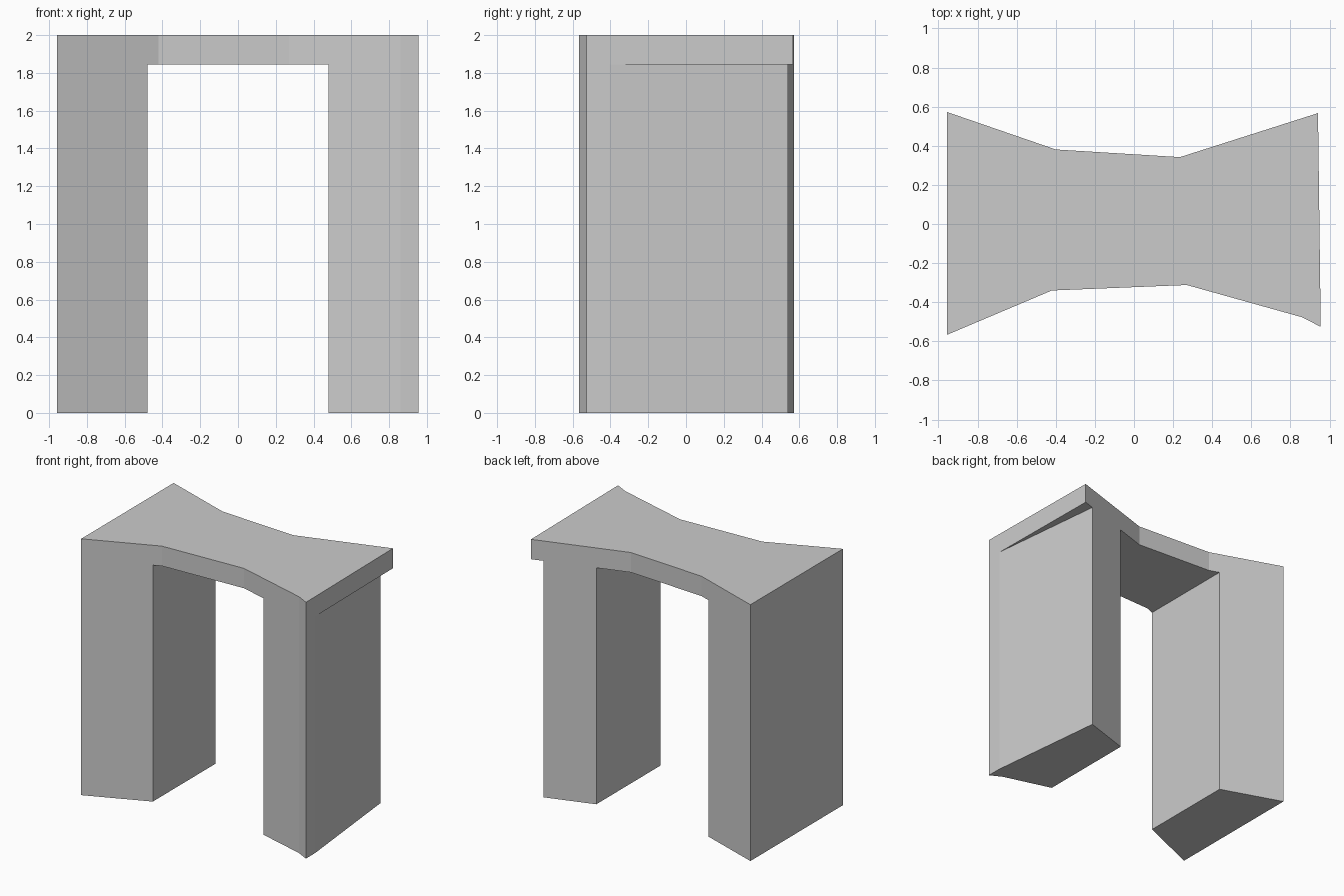
import bpy
import bmesh

old = bpy.data.objects.get("Cube")
if old:
    bpy.data.objects.remove(old, do_unlink=True)

stone = bpy.data.materials.new("light_grey_stone")
stone.use_nodes = True
stone.diffuse_color = (0.6, 0.6, 0.6, 1)
stone.node_tree.nodes["Principled BSDF"].inputs["Base Color"].default_value = (0.6, 0.6, 0.6, 1)


def prism(name, plan, bottom, top):
    """Extrude a counter-clockwise plan outline between two heights."""
    bm = bmesh.new()
    face = bm.faces.new([bm.verts.new((x, y, bottom)) for x, y in plan])
    ext = bmesh.ops.extrude_face_region(bm, geom=[face], use_keep_orig=True)
    for v in ext["geom"]:
        if isinstance(v, bmesh.types.BMVert):
            v.co.z = top
    bmesh.ops.recalc_face_normals(bm, faces=bm.faces)
    mesh = bpy.data.meshes.new(name)
    bm.to_mesh(mesh)
    bm.free()
    obj = bpy.data.objects.new(name, mesh)
    obj.data.materials.append(stone)
    bpy.context.collection.objects.link(obj)
    return obj


def carve(body, cutter):
    """Subtract the cutter from the body and discard it."""
    cutter.hide_render = True
    mod = body.modifiers.new("carve", "BOOLEAN")
    mod.operation = "DIFFERENCE"
    mod.solver = "EXACT"
    mod.object = cutter
    bpy.context.view_layer.objects.active = body
    bpy.ops.object.modifier_apply(modifier=mod.name)
    bpy.data.objects.remove(cutter, do_unlink=True)


# Waisted arch block: lintel and both legs in one solid
arch = prism("arch", [
    (-0.957, -0.567), (-0.42, -0.34), (0.27, -0.312), (0.86, -0.477),
    (0.955, -0.526), (0.941, 0.567), (0.235, 0.342), (-0.40, 0.381),
    (-0.957, 0.573)], 0, 2)

# Straight-sided opening between the legs
carve(arch, prism("opening_cutter", [
    (-0.48, -1), (0.48, -1), (0.48, 1), (-0.48, 1)], -0.5, 1.845))

# Slanted outer side of the left leg, leaving the lintel overhanging
carve(arch, prism("undercut_cutter", [
    (0.955, -0.42), (1.2, -0.42), (1.2, 0.7), (0.836, 0.7)], -0.5, 1.845))
